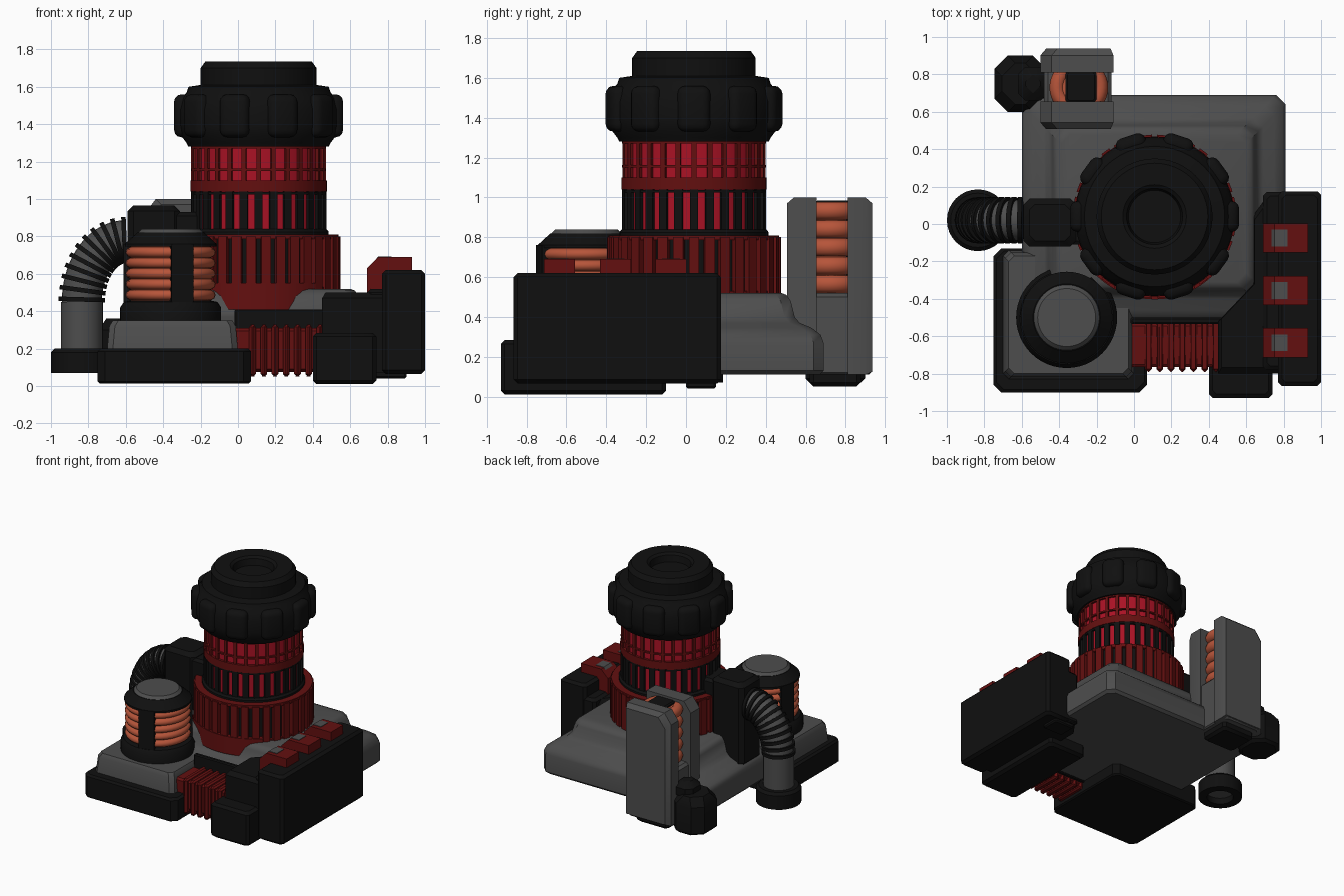
import bpy, bmesh, math
from mathutils import Vector, Matrix

if "Cube" in bpy.data.objects:
    bpy.data.objects.remove(bpy.data.objects["Cube"])

def mat(name, r, g, b):
    m = bpy.data.materials.new(name)
    m.diffuse_color = (r, g, b, 1)
    m.use_nodes = True
    m.node_tree.nodes["Principled BSDF"].inputs["Base Color"].default_value = m.diffuse_color
    return m

BLACK = mat("black", .005, .005, .005)
GREY = mat("grey", .075, .075, .075)
RED = mat("dark_red", .125, .005, .005)
CRIMSON = mat("crimson", .40, .006, .018)
COPPER = mat("copper", .47, .09, .042)

def finish(name, bm, m, angle=35):
    bmesh.ops.remove_doubles(bm, verts=bm.verts, dist=1e-5)
    bmesh.ops.recalc_face_normals(bm, faces=bm.faces)
    me = bpy.data.meshes.new(name)
    bm.to_mesh(me)
    bm.free()
    me.materials.append(m)
    me.shade_smooth()
    me.set_sharp_from_angle(angle=math.radians(angle))
    ob = bpy.data.objects.new(name, me)
    bpy.context.collection.objects.link(ob)
    return ob

def loft(name, rings, m, angle=35):
    """Skin a stack of equal-length point loops and cap both ends."""
    bm = bmesh.new()
    rs = [[bm.verts.new(p) for p in r] for r in rings]
    n = len(rs[0])
    for a, b in zip(rs, rs[1:]):
        for i in range(n):
            bm.faces.new((a[i], a[(i + 1) % n], b[(i + 1) % n], b[i]))
    bm.faces.new(rs[0])
    bm.faces.new(rs[-1])
    return finish(name, bm, m, angle)

def slab(name, x0, x1, y0, y1, levels, m, c=.03):
    """Stacked chamfered rectangles; levels are (z, inset)."""
    rings = []
    for z, i in levels:
        a, b, d, e = x0 + i, x1 - i, y0 + i, y1 - i
        rings.append([(a + c, d, z), (b - c, d, z), (b, d + c, z), (b, e - c, z),
                      (b - c, e, z), (a + c, e, z), (a, e - c, z), (a, d + c, z)])
    return loft(name, rings, m)

def block(name, x0, x1, y0, y1, z0, z1, m, bev=.02):
    return slab(name, x0, x1, y0, y1, [(z0, bev), (z0 + bev, 0), (z1 - bev, 0), (z1, bev)], m, bev)

def lathe(name, c, prof, m, segs=48, a0=0, a1=360, loop=False, angle=35):
    bm = bmesh.new()
    full = a1 - a0 == 360
    cols = []
    for k in range(segs + 1):
        t = math.radians(a0 + (a1 - a0) * (0 if full and k == segs else k / segs))
        cols.append([bm.verts.new((c[0] + r * math.cos(t), c[1] + r * math.sin(t), z)) for r, z in prof])
    n = len(prof)
    for a, b in zip(cols, cols[1:]):
        for i in range(n if loop else n - 1):
            j = (i + 1) % n
            bm.faces.new((a[i], b[i], b[j], a[j]))
    if not full:
        bm.faces.new(cols[0])
        bm.faces.new(cols[-1])
    bmesh.ops.dissolve_degenerate(bm, dist=1e-6, edges=bm.edges)
    return finish(name, bm, m, angle)

def radial(name, c, angles, r0, r1, w, z0, z1, m, bev=0):
    """Boxes standing around a circle."""
    bm = bmesh.new()
    for a in angles:
        M = (Matrix.Translation((c[0], c[1], (z0 + z1) / 2)) @ Matrix.Rotation(math.radians(a), 4, 'Z')
             @ Matrix.Translation(((r0 + r1) / 2, 0, 0)) @ Matrix.Diagonal((r1 - r0, w, z1 - z0, 1)))
        bmesh.ops.create_cube(bm, size=1, matrix=M)
    if bev:
        bmesh.ops.bevel(bm, geom=bm.edges[:], offset=bev, segments=3, profile=.5, affect='EDGES')
    return finish(name, bm, m)

def torus(name, c, R, r, z, m, h=None):
    prof = [(R + r * math.cos(t * math.pi / 5), z + (h or r) * math.sin(t * math.pi / 5)) for t in range(10)]
    return lathe(name, c, prof, m, 36, loop=True, angle=60)

def every(n, off=0):
    return [off + 360 * i / n for i in range(n)]

C = (.11, .04)

# stepped base
slab("base", -.6, .81, -.52, .69, [(.11, .02), (.13, 0), (.27, 0), (.31, .015), (.345, .06), (.37, .12),
     (.40, .145), (.48, .165), (.51, .185), (.52, .21)], GREY, .05)
block("base_front_wall", -.02, .5, -.535, -.5, .1, .41, BLACK, .008)

# lower ribbed collar
lathe("collar_core", C, [(0, .41), (.405, .41), (.405, .79), (0, .79)], BLACK)
radial("collar_ribs", C, every(34), .38, .437, .052, .42, .80, RED)
lathe("collar_rim", C, [(.36, .785), (.428, .785), (.428, .81), (.36, .81)], RED, loop=True)
lathe("collar_foot", C, [(.36, .41), (.425, .41), (.425, .53), (.36, .53)], RED, loop=True)
lathe("collar_guard", C, [(.37, .41), (.443, .41), (.443, .55), (.37, .55)], RED, 20, -142, -46, loop=True)

# glowing column with slats
lathe("column_core", C, [(0, .8), (.345, .8), (.345, 1.3), (0, 1.3)], CRIMSON)
lathe("column_foot", C, [(.3, .80), (.375, .80), (.375, .825), (.362, .84), (.3, .84)], BLACK, loop=True)
radial("lower_slats", C, every(28), .33, .362, .042, .82, 1.04, BLACK)
radial("upper_slats", C, every(28), .33, .36, .024, 1.09, 1.29, RED)
lathe("column_band", C, [(.33, 1.04), (.365, 1.04), (.365, 1.10), (.33, 1.10)], RED, loop=True)
for z, m in ((1.025, BLACK), (1.15, RED), (1.27, RED)):
    lathe("column_line", C, [(.33, z), (.361, z), (.361, z + .012), (.33, z + .012)], m, loop=True)

# head with grip lumps and recessed cap
lathe("head", C, [(0, 1.28), (.375, 1.28), (.385, 1.30), (.415, 1.34), (.425, 1.39), (.425, 1.48), (.41, 1.54),
      (.385, 1.57), (.375, 1.60), (.31, 1.61), (.31, 1.70), (.285, 1.735), (.17, 1.735), (.15, 1.72),
      (.14, 1.67), (0, 1.67)], BLACK)
radial("head_grips", C, every(10), .36, .452, .165, 1.33, 1.56, BLACK, .04)

# front left plinth and coil
slab("plinth_foot", -.75, .07, -.9, -.13, [(.015, .01), (.025, 0), (.185, 0), (.2, .015)], BLACK, .04)
slab("plinth", -.70, .0, -.83, -.14, [(.19, 0), (.32, .012), (.35, .03)], GREY, .03)
K = (-.36, -.5)
lathe("coil_base", K, [(0, .34), (.27, .34), (.27, .42), (.25, .45), (.2, .46), (0, .46)], BLACK)
for i in range(5):
    torus("coil_winding", K, .205, .036, .487 + i * .057, COPPER, .029)
lathe("coil_core", K, [(0, .44), (.212, .44), (.212, .76), (0, .76)], COPPER)
radial("coil_straps", K, (-75, 45, 165), .18, .246, .12, .45, .76, BLACK)
lathe("coil_cap_ring", K, [(0, .745), (.245, .745), (.245, .76), (.18, .82), (0, .82)], BLACK)
lathe("coil_cap", K, [(0, .80), (.19, .80), (.19, .805), (.155, .84), (0, .84)], GREY)

# concertina link
for i in range(7):
    x = .06 + i * .06
    block("link_ridge", x, x + .036, -.79, -.52, .05, .33, RED, .015)
block("link_core", -.05, .77, -.765, -.53, .075, .31, RED, .015)

# right hand housing
pts = [(.45, -.8), (.85, -.8), (.85, .16), (.72, .16), (.64, .05), (.64, -.32), (.45, -.52)]
mid = Vector((.7, -.35))
loft("housing_body", [[(*mid.lerp(Vector(p), s), z) for p in pts]
     for z, s in ((.07, 1), (.47, 1), (.5, .93))], BLACK)
block("housing_side", .77, 1.0, -.865, .175, .065, .62, BLACK, .02)
block("housing_inner", .69, .82, -.78, .17, .07, .52, BLACK, .02)
block("housing_front", .40, .74, -.93, -.1, .01, .285, BLACK, .02)
block("housing_foot", .72, .9, 0, .15, .04, .1, BLACK, .01)
for y in (-.635, -.355, -.075):
    prof = [(.69, .49), (.69, .63), (.75, .69), (.93, .69), (.93, .6), (.83, .6), (.83, .49)]
    loft("housing_clip", [[(x, y + s, z) for x, z in prof] for s in (-.078, .078)], RED)
    win = [(.715, .65), (.75, .694), (.82, .694), (.82, .685), (.75, .685)]
    loft("clip_window", [[(x, y + s, z) for x, z in win] for s in (-.045, .045)], GREY)

# hose and its fittings
block("hose_block", -.59, -.31, -.12, .135, .3, .965, BLACK, .03)
block("hose_bridge", -.35, -.15, -.11, .12, .5, .93, BLACK, .02)
H = (-.835, .02)
lathe("hose_socket", H, [(.10, .07), (.165, .07), (.165, .18), (.145, .2), (.10, .2)], BLACK, 32, loop=True)
lathe("hose_pipe", H, [(0, .12), (.112, .12), (.112, .45), (0, .45)], GREY, 32)

def hose_ring(t, r):
    p = Vector((-.6 - .235 * math.cos(t), .02, .45 + .33 * math.sin(t)))
    d = Vector((.235 * math.sin(t), 0, .33 * math.cos(t))).normalized()
    u, v = Vector((0, 1, 0)), d.cross(Vector((0, 1, 0)))
    return [[p + d * o + (u * math.cos(a) + v * math.sin(a)) * r
             for a in [k * math.pi / 12 for k in range(24)]] for o in (-.012, .012)]

loft("hose", [hose_ring(k * math.pi / 32, .107)[0] for k in range(17)], GREY)
for k in range(11):
    loft("hose_rib", hose_ring(.04 + k * .15, .124), BLACK)

# rear tower with coil between two plates
slab("tower_lower", -.48, -.12, .56, .93, [(.11, .01), (.12, 0), (.5, 0), (.52, .02)], GREY, .03)
def plate(name, ya, yb, z0):
    """Tower plate with its outer face (yb) chamfered."""
    s = .035 if yb > ya else -.035
    rings = []
    for y, i in ((ya, 0), (yb - s, 0), (yb, .03)):
        a, b, lo, hi = -.5 + i, -.11 - i / 2, z0 + i / 2, 1.0 - i
        rings.append([(a, y, lo), (b, y, lo), (b, y, hi), (a + .06, y, hi), (a, y, hi - .08)])
    loft(name, rings, GREY)
plate("tower_back_plate", .81, .937, .11)
plate("tower_front_plate", .655, .507, .25)
T = (-.295, .73)
for i in range(5):
    torus("tower_winding", T, .115, .042, .565 + i * .092, COPPER, .046)
lathe("tower_winding_core", T, [(0, .5), (.12, .5), (.12, .965), (0, .965)], COPPER, 32)
block("tower_core", -.365, -.2, .65, .82, .5, .985, BLACK, .01)
block("tower_foot", -.45, -.16, .62, .875, .05, .13, BLACK, .02)
# black knob beside the tower
slab("tower_knob", -.745, -.47, .6, .9, [(.07, .02), (.09, 0), (.30, 0), (.36, .04)], BLACK, .07)
block("tower_knob_neck", -.62, -.46, .66, .84, .3, .44, BLACK, .04)
